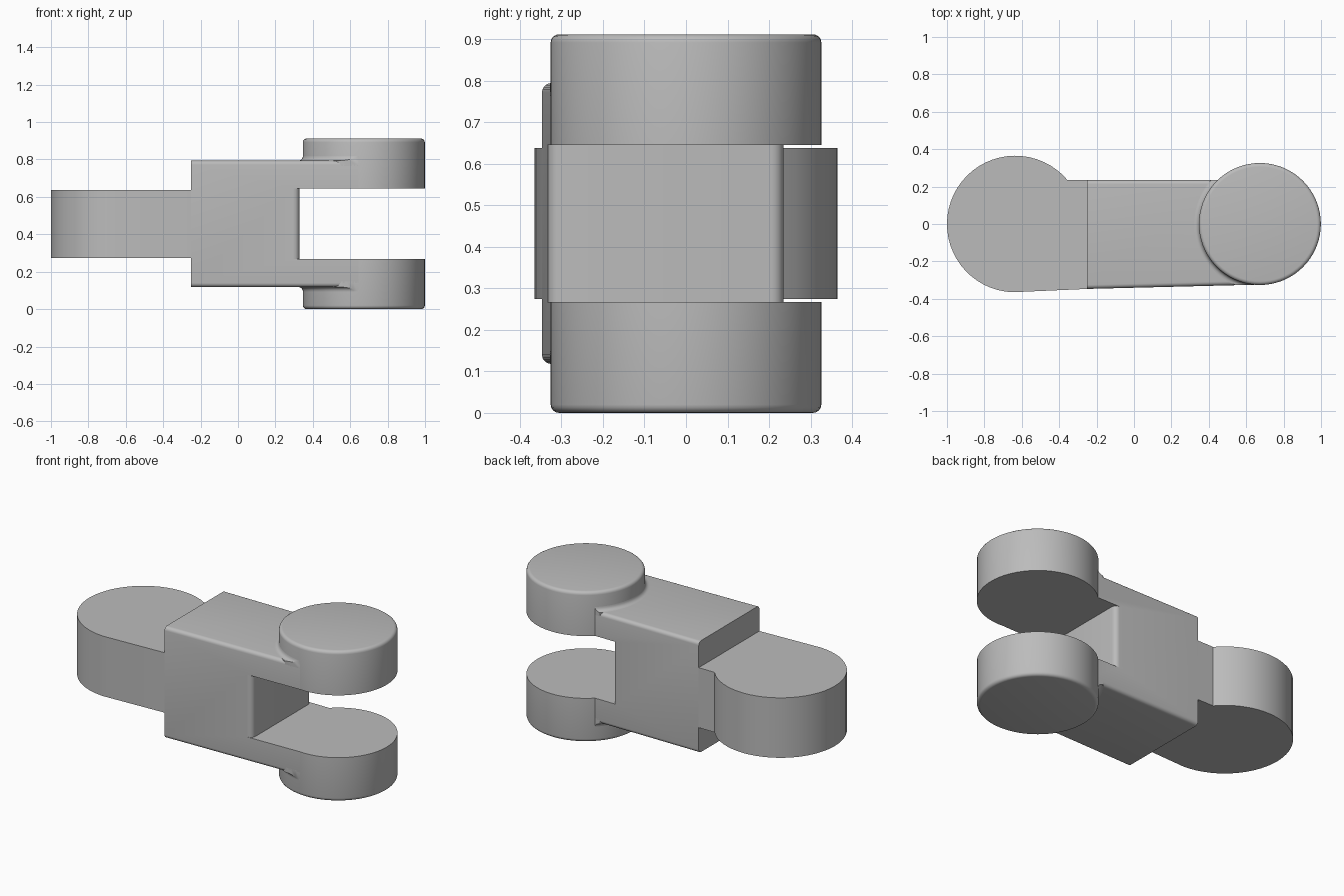
import bpy, bmesh, math
from mathutils import Matrix

cube = bpy.data.objects.get("Cube")
if cube:
    bpy.data.objects.remove(cube, do_unlink=True)

steel = bpy.data.materials.new("plain_grey")
steel.use_nodes = True
grey = (0.5, 0.5, 0.5, 1)
steel.diffuse_color = grey
steel.node_tree.nodes["Principled BSDF"].inputs["Base Color"].default_value = grey

MID = 0.456          # height of the symmetry plane
SLOT = 0.189         # half height of the fork slot
BODY = 0.338         # half height of the body
PIN_X, PAD_R = 0.673, 0.326


def finish(name, bm):
    bmesh.ops.recalc_face_normals(bm, faces=bm.faces[:])
    mesh = bpy.data.meshes.new(name)
    bm.to_mesh(mesh)
    bm.free()
    mesh.materials.append(steel)
    ob = bpy.data.objects.new(name, mesh)
    bpy.context.collection.objects.link(ob)
    return ob


def prism(outline, z0, z1):
    bm = bmesh.new()
    face = bm.faces.new([bm.verts.new((x, y, z0)) for x, y in outline])
    top = bmesh.ops.extrude_face_region(bm, geom=[face])["geom"]
    verts = [v for v in top if isinstance(v, bmesh.types.BMVert)]
    bmesh.ops.translate(bm, verts=verts, vec=(0, 0, z1 - z0))
    return bm


def arc(cx, cy, r, a0, a1, n):
    angles = [math.radians(a0 + (a1 - a0) * i / n) for i in range(n + 1)]
    return [(cx + r * math.cos(a), cy + r * math.sin(a)) for a in angles]


def cut(ob, tool, operation):
    mod = ob.modifiers.new("cut", "BOOLEAN")
    mod.operation, mod.object, mod.solver = operation, tool, "EXACT"
    bpy.context.view_layer.objects.active = ob
    bpy.ops.object.modifier_apply(modifier=mod.name)
    bpy.data.objects.remove(tool, do_unlink=True)


def smooth(ob):
    bpy.ops.object.select_all(action="DESELECT")
    ob.select_set(True)
    bpy.context.view_layer.objects.active = ob
    bpy.ops.object.shade_smooth_by_angle(angle=math.radians(35))


# Body with two fork arms: long edges rounded, ends sharp
plan = [(-0.25, -0.347), (PIN_X, -0.324), (PIN_X, 0), (0.5, 0.235), (-0.25, 0.235)]
bm = prism(plan, MID - BODY, MID + BODY)
long_edges = [e for e in bm.edges if e.calc_length() > 0.6
              and abs(e.verts[0].co.x - e.verts[1].co.x) > 0.5]
bmesh.ops.bevel(bm, geom=long_edges, offset=0.022, segments=5,
                profile=0.5, affect="EDGES")
body = finish("forked_body", bm)

# Slot between the arms, with rounded vertical corners at its end wall
R, END = 0.03, 0.328
mouth = arc(END - R, -0.333 + R, R, -90, 0, 5) + arc(END - R, 0.235 - R, R, 0, 90, 5)
slot_plan = [(END - R, -0.6)] + mouth + [(END - R, 0.6), (1.3, 0.6), (1.3, -0.6)]
slot = finish("slot_cutter", prism(slot_plan, MID - SLOT, MID + SLOT))
cut(body, slot, "DIFFERENCE")
smooth(body)

# Single round lug at the other end
lug_plan = arc(-0.635, 0, 0.365, 40.1, 268, 36) + [(-0.25, -0.347), (-0.25, 0.235)]
smooth(finish("round_lug", prism(lug_plan, MID - 0.182, MID + 0.182)))

# Round fork pads and the coves where they rise out of the arms
for side, sign in (("upper", 1), ("lower", -1)):
    flip = Matrix.Translation((0, 0, MID)) @ Matrix.Diagonal((1, 1, sign, 1))

    bm = prism(arc(PIN_X, 0, PAD_R, 0, 355, 71), SLOT, MID)
    rim = [e for e in bm.edges if all(v.co.z > MID - 0.001 for v in e.verts)]
    bmesh.ops.bevel(bm, geom=rim, offset=0.02, segments=4, profile=0.5, affect="EDGES")
    bmesh.ops.transform(bm, matrix=flip, verts=bm.verts[:])
    smooth(finish(side + "_fork_pad", bm))

    bm = bmesh.new()
    c = 0.025
    inner, low = PAD_R - 0.03, BODY - 0.03
    section = [(inner, low), (inner, BODY + c)]
    section += arc(PAD_R + c, BODY + c, c, 180, 270, 5) + [(PAD_R + c, low)]
    ring = [bm.verts.new((PIN_X + r, 0, z)) for r, z in section]
    edges = [bm.edges.new((v, ring[i - 1])) for i, v in enumerate(ring)]
    bmesh.ops.spin(bm, geom=ring + edges, cent=(PIN_X, 0, 0), axis=(0, 0, 1),
                   angle=math.tau, steps=72, use_merge=True)
    bmesh.ops.remove_doubles(bm, verts=bm.verts[:], dist=0.0001)
    bmesh.ops.transform(bm, matrix=flip, verts=bm.verts[:])
    cove = finish(side + "_pad_cove", bm)
    clip = finish("cove_clip", prism(plan, -0.2, 1.2))
    cut(cove, clip, "INTERSECT")
    smooth(cove)
